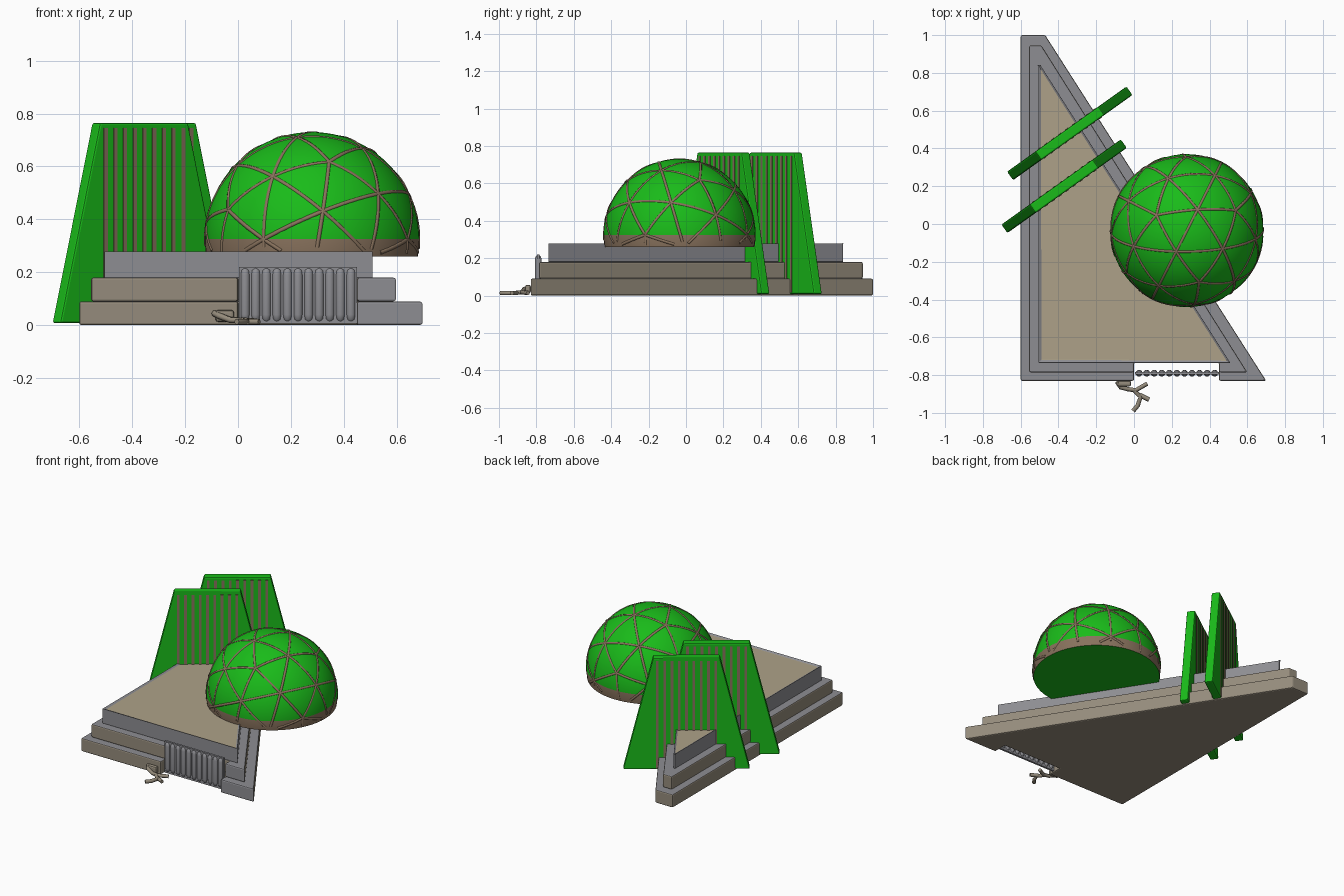
import bpy, bmesh, math
from mathutils import Matrix, Vector

if "Cube" in bpy.data.objects:
    bpy.data.objects.remove(bpy.data.objects["Cube"])


def material(name, color):
    m = bpy.data.materials.new(name)
    m.diffuse_color = (*color, 1)
    m.use_nodes = True
    m.node_tree.nodes["Principled BSDF"].inputs["Base Color"].default_value = m.diffuse_color
    return m


GREEN = material("green", (0.01, 0.5, 0.01))
BROWN = material("brown", (0.25, 0.17, 0.11))
TAN = material("tan", (0.42, 0.36, 0.25))
GREY = material("grey", (0.27, 0.27, 0.29))
STONE = material("stone", (0.3, 0.26, 0.2))


def make(name, bm, mats, bevel=0.0, smooth=False):
    bmesh.ops.recalc_face_normals(bm, faces=bm.faces)
    me = bpy.data.meshes.new(name)
    bm.to_mesh(me)
    bm.free()
    ob = bpy.data.objects.new(name, me)
    bpy.context.collection.objects.link(ob)
    for m in mats:
        me.materials.append(m)
    if bevel:
        b = ob.modifiers.new("bevel", 'BEVEL')
        b.width, b.segments, b.limit_method = bevel, 2, 'ANGLE'
    if smooth:
        bpy.ops.object.select_all(action='DESELECT')
        ob.select_set(True)
        bpy.context.view_layer.objects.active = ob
        bpy.ops.object.shade_smooth_by_angle(angle=math.radians(40))
    return ob


def prism(pts, vec):
    """Extrude a flat outline along a vector."""
    bm = bmesh.new()
    f = bm.faces.new([bm.verts.new(p) for p in pts])
    ext = bmesh.ops.extrude_face_region(bm, geom=[f])
    bmesh.ops.translate(bm, vec=vec, verts=[v for v in ext["geom"] if isinstance(v, bmesh.types.BMVert)])
    bmesh.ops.recalc_face_normals(bm, faces=bm.faces)
    return bm


def tubes(name, paths, radius, mat):
    cu = bpy.data.curves.new(name, 'CURVE')
    cu.dimensions = '3D'
    cu.bevel_depth, cu.bevel_resolution, cu.use_fill_caps = radius, 1, True
    for path in paths:
        s = cu.splines.new('POLY')
        s.points.add(len(path) - 1)
        for pt, co in zip(s.points, path):
            pt.co = (*co, 1)
    cu.materials.append(mat)
    ob = bpy.data.objects.new(name, cu)
    bpy.context.collection.objects.link(ob)


# Stepped wedge platform; the two lower tiers are notched for the grille
NX0, NX1, NY = 0.0, 0.45, -0.735
tiers = [("lower_step", -0.60, 0.70, -0.83, -0.47, 1.00, 0.0, 0.09),
         ("middle_step", -0.555, 0.60, -0.785, -0.49, 0.945, 0.09, 0.18),
         ("upper_step", -0.505, 0.51, NY, -0.495, 0.84, 0.18, 0.28)]
for name, xl, xr, yf, xa, yb, z0, z1 in tiers:
    pts = [(xl, yf)]
    if yf < NY:
        pts += [(NX0, yf), (NX0, NY), (NX1, NY), (NX1, yf)]
    pts += [(xr, yf), (xa, yb), (xl, yb)]
    bm = prism([(x, y, z0) for x, y in pts], (0, 0, z1 - z0))
    top = max(bm.faces, key=lambda f: f.calc_center_median().z)
    if name == "upper_step":
        bmesh.ops.inset_region(bm, faces=[top], thickness=0.022, depth=-0.008)
        top.material_index = 1
    else:
        for f in bm.faces:
            if abs(f.normal.z) < 0.5 and f.calc_center_median().x < NX1 or f.normal.z < -0.5:
                f.material_index = 2
    make(name, bm, [GREY, TAN, STONE], bevel=0.008)

# Entrance grille of rounded upright bars
bm = bmesh.new()
bmesh.ops.create_cube(bm, size=1, matrix=Matrix.Translation((0.227, -0.79, 0.113)) @ Matrix.Diagonal((0.446, 0.014, 0.215, 1)))
make("grille_panel", bm, [GREY])
bm = bmesh.new()
for i in range(11):
    x = 0.027 + i * 0.04
    profile = [(0.004, 0.012), (0.015, 0.022), (0.018, 0.04), (0.018, 0.19), (0.015, 0.208), (0.004, 0.218)]
    rings = [[bm.verts.new((x + r * math.cos(a), -0.79 + r * math.sin(a), z))
              for a in (k * math.tau / 12 for k in range(12))] for r, z in profile]
    for a, b in zip(rings, rings[1:]):
        for k in range(12):
            j = (k + 1) % 12
            bm.faces.new((a[k], a[j], b[j], b[k]))
    bm.faces.new(rings[0][::-1])
    bm.faces.new(rings[-1])
make("grille_bars", bm, [GREY], smooth=True)

# Dome: sphere sliced flat at its base, with a brown lower band
C, R, BASE = Vector((0.28, -0.035, 0.325)), 0.405, 0.26
bm = bmesh.new()
bmesh.ops.create_uvsphere(bm, u_segments=64, v_segments=48, radius=R, matrix=Matrix.Translation(C))
cut = bmesh.ops.bisect_plane(bm, geom=bm.verts[:] + bm.edges[:] + bm.faces[:],
                             plane_co=(0, 0, BASE), plane_no=(0, 0, -1), clear_outer=True)
bmesh.ops.holes_fill(bm, edges=[e for e in bm.edges if e.is_boundary])
for f in bm.faces:
    if len(f.verts) <= 4 and f.calc_center_median().z < 0.315:
        f.material_index = 1
make("dome", bm, [GREEN, BROWN], smooth=True)

# Geodesic seams: edges of a subdivided icosahedron drawn as arcs
ico = bmesh.new()
bmesh.ops.create_icosphere(ico, subdivisions=2, radius=1)
hexes = [e for e in ico.edges if all(len(v.link_edges) == 6 for v in e.verts)]
e, pent = next((e, v) for e in hexes for f in e.link_faces for v in f.verts if len(v.link_edges) == 5)
up = (e.verts[0].co + e.verts[1].co).normalized()
side = (pent.co - up * pent.co.dot(up)).normalized()
rot = Matrix.Rotation(math.radians(153), 3, 'Z') @ Matrix((side, up.cross(side), up))
arcs = []
for e in ico.edges:
    a, b = (rot @ v.co for v in e.verts)
    arc = [C + a.lerp(b, t / 8).normalized() * (R - 0.005) for t in range(9)]
    arc = [p for p in arc if p.z > BASE + 0.01]
    if len(arc) > 1:
        arcs.append(arc)
ico.free()
tubes("dome_seams", arcs, 0.009, BROWN)

# Two tall tapered slabs standing across the platform, ribbed on both faces
T = 0.055
for n, (cx, cy) in enumerate([(-0.37, 0.20), (-0.34, 0.48)]):
    place = Matrix.Translation((cx, cy, 0)) @ Matrix.Rotation(math.radians(35.5), 4, 'Z')
    bm = prism([(-0.39, -T / 2, 0.008), (0.39, -T / 2, 0.008), (0.205, -T / 2, 0.765), (-0.205, -T / 2, 0.765)], (0, T, 0))
    bm.transform(place)
    make(f"slab_{n + 1}", bm, [GREEN], bevel=0.008)
    bm = bmesh.new()
    for i in range(9):
        x = -0.18 + i * 0.045
        bmesh.ops.create_cube(bm, size=1, matrix=Matrix.Translation((x, 0, 0.38))
                              @ Matrix.Diagonal((0.017, T + 0.006, 0.73, 1)))
    bm.transform(place)
    make(f"slab_ribs_{n + 1}", bm, [BROWN])

# Small branching piece lying in front of the entrance
tubes("fallen_branch", [
    [(-0.09, -0.835, 0.045), (-0.07, -0.865, 0.035), (-0.03, -0.875, 0.02), (0.01, -0.88, 0.018), (0.07, -0.845, 0.014)],
    [(0.0, -0.88, 0.018), (0.035, -0.915, 0.014), (0.02, -0.96, 0.013), (-0.005, -0.99, 0.013)],
    [(0.03, -0.905, 0.014), (0.08, -0.93, 0.013)],
], 0.012, STONE)
bm = bmesh.new()
bmesh.ops.create_cube(bm, size=1, matrix=Matrix.Translation((-0.05, -0.845, 0.035)) @ Matrix.Diagonal((0.07, 0.03, 0.045, 1)))
make("branch_stump", bm, [STONE], bevel=0.01)
